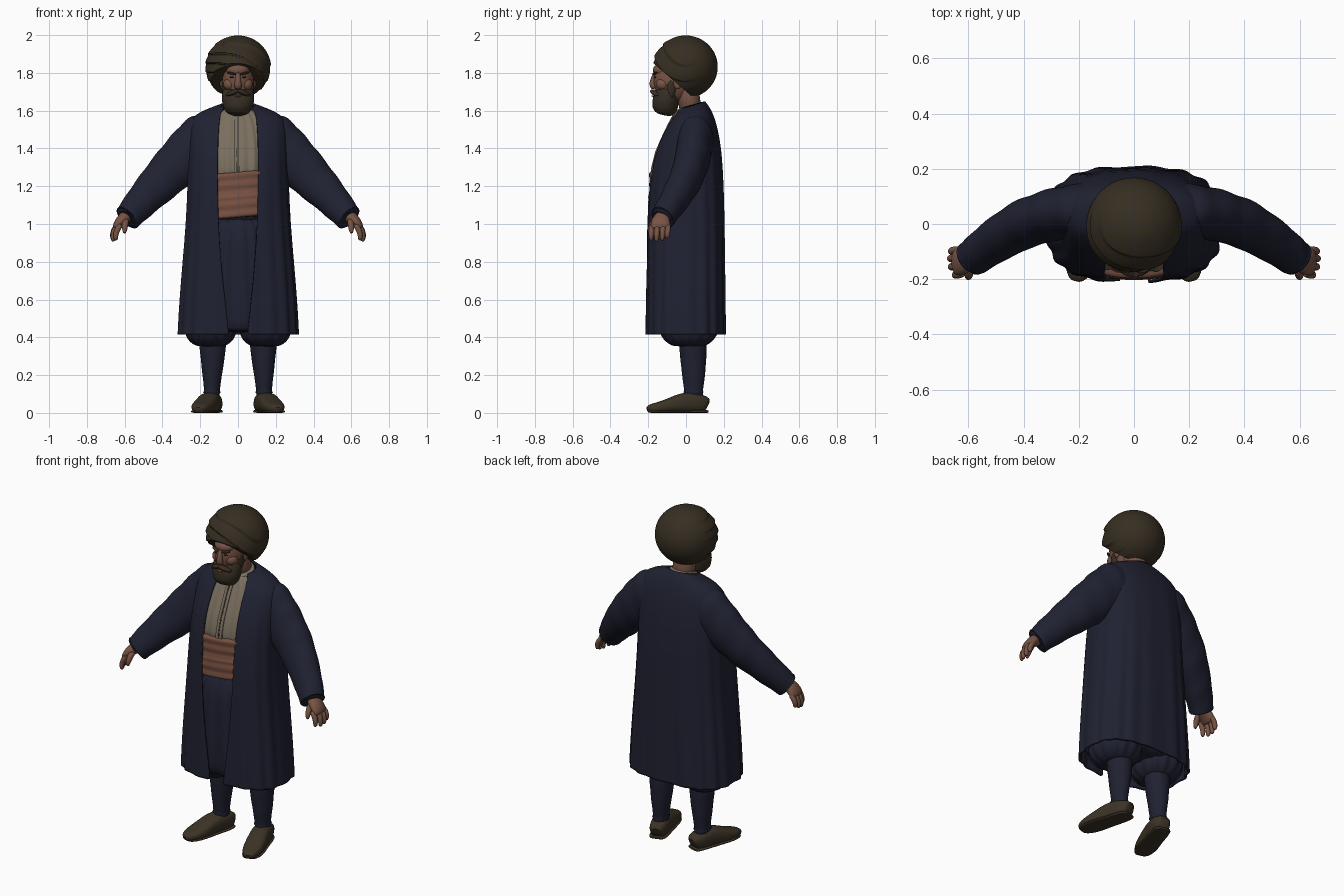
import bpy, bmesh, math
from math import sin, cos, pi
from mathutils import Vector, Matrix

if "Cube" in bpy.data.objects:
    bpy.data.objects.remove(bpy.data.objects["Cube"])


def material(name, *rgb):
    m = bpy.data.materials.new(name)
    m.use_nodes = True
    m.diffuse_color = (*rgb, 1)
    m.node_tree.nodes["Principled BSDF"].inputs["Base Color"].default_value = (*rgb, 1)
    return m


NAVY = material("navy cloth", .014, .0155, .031)
SHIRT = material("cream linen", .195, .16, .115)
SASH = material("terracotta sash", .185, .08, .052)
SKIN = material("warm skin", .185, .088, .058)
HAIR = material("dark brown hair", .038, .027, .017)
TURBAN = material("olive brown wrap", .037, .027, .0155)
SHOE = material("brown leather", .045, .033, .019)


def finish(name, bm, mat, sub=1, angle=60):
    """Turn a bmesh into a smooth shaded object."""
    bmesh.ops.recalc_face_normals(bm, faces=bm.faces)
    mesh = bpy.data.meshes.new(name)
    bm.to_mesh(mesh)
    bm.free()
    ob = bpy.data.objects.new(name, mesh)
    bpy.context.collection.objects.link(ob)
    mesh.materials.append(mat)
    if sub:
        ob.modifiers.new("smooth", 'SUBSURF').levels = sub
        ob.modifiers["smooth"].render_levels = sub
    bpy.ops.object.select_all(action='DESELECT')
    ob.select_set(True)
    bpy.context.view_layer.objects.active = ob
    bpy.ops.object.shade_smooth_by_angle(angle=math.radians(angle))
    return ob


def loft(name, rings, mat, closed=True, caps=True, sub=1):
    bm = bmesh.new()
    rows = [[bm.verts.new(p) for p in r] for r in rings]
    n = len(rows[0])
    for a, b in zip(rows, rows[1:]):
        for i in range(n if closed else n - 1):
            j = (i + 1) % n
            bm.faces.new((a[i], a[j], b[j], b[i]))
    if caps:
        bm.faces.new(rows[0])
        bm.faces.new(rows[-1])
    return finish(name, bm, mat, sub)


def section(z, w, front, back, n=2.5, gap=0, count=72, ripple=0, waves=17, cx=0, tilt=0):
    """Superellipse ring, optionally open at the front and tilted forward."""
    t0 = math.asin((gap / w) ** (n / 2))
    span = 2 * pi - 2 * t0
    pts = []
    for i in range(count):
        t = t0 + span * i / (count - 1 if gap else count)
        k = 1 + ripple * sin(waves * t)
        x = math.copysign(abs(sin(t)) ** (2 / n), sin(t)) * w
        y = (front + back) / 2 - k * math.copysign(abs(cos(t)) ** (2 / n), cos(t)) * (back - front) / 2
        pts.append((cx + x * k, y, z + tilt * (y - back)))
    return pts


def tube(name, path, mat, s=1, ref=(0, 1, 0), count=16, steps=1, wrinkle=0, n=2):
    """Tapered limb: path rows are x, y, z, radius along ref, other radius."""
    rows = [Vector(p) for p in path]
    rows = [a.lerp(b, k / steps) for a, b in zip(rows, rows[1:]) for k in range(steps)] + [rows[-1]]
    rings = []
    for i, p in enumerate(rows):
        t = Vector((rows[min(i + 1, len(rows) - 1)] - rows[max(i - 1, 0)])[:3]).normalized()
        side = Vector(ref)
        side = (side - t * side.dot(t)).normalized()
        up = t.cross(side)
        ring = []
        for j in range(count):
            a = 2 * pi * j / count
            k = 1 + wrinkle * sin(i * 1.7 + 2.5 * sin(a))
            ca, sa = (math.copysign(abs(f) ** (2 / n), f) for f in (cos(a), sin(a)))
            q = Vector(p[:3]) + (side * ca * p[3] + up * sa * p[4]) * k
            ring.append((q.x * s, q.y, q.z))
        rings.append(ring)
    return loft(name, rings, mat)


def blob(name, loc, size, mat, tilt=(0, 0, 0)):
    bm = bmesh.new()
    bmesh.ops.create_uvsphere(bm, u_segments=24, v_segments=16, radius=1)
    rot = Matrix.Rotation(tilt[2], 4, 'Z') @ Matrix.Rotation(tilt[1], 4, 'Y') @ Matrix.Rotation(tilt[0], 4, 'X')
    bm.transform(Matrix.Translation(loc) @ rot @ Matrix.Diagonal((*size, 1)))
    return finish(name, bm, mat, 0)


# Long open coat with pleats towards the hem, its neckline sloping forward
coat_rows = [(.415, .312, -.205, .203, 2.8, .05, 0), (.43, .312, -.205, .203, 2.8, .05, 0),
             (.6, .303, -.205, .201, 2.8, .07, 0), (.8, .287, -.204, .199, 2.8, .09, 0),
             (1.0, .27, -.203, .197, 2.8, .103, 0), (1.2, .262, -.195, .193, 2.7, .107, 0),
             (1.35, .258, -.172, .185, 2.6, .107, 0), (1.45, .256, -.135, .173, 2.5, .105, 0),
             (1.53, .252, -.09, .155, 2.4, .1, 0), (1.58, .225, -.06, .138, 2.3, .095, .04),
             (1.618, .15, -.043, .118, 2.2, .085, .14), (1.645, .088, -.035, .097, 2, .07, .3)]
coat = loft("coat", [section(z, w, f, b, n, g, 140, .017 * min(1, max(0, 1.6 - z)), tilt=t)
                     for z, w, f, b, n, g, t in coat_rows], NAVY, closed=False, caps=False)
shell = coat.modifiers.new("thickness", 'SOLIDIFY')
shell.thickness, shell.offset = .012, 0

# Shirt, collar, button placket and its dark seam
shirt_rows = [(1.2, .2, -.184, .16), (1.3, .2, -.178, .16), (1.38, .2, -.158, .15), (1.45, .19, -.128, .14),
              (1.53, .17, -.09, .12), (1.585, .13, -.06, .105), (1.612, .085, -.048, .092)]
loft("shirt", [section(z, w, f, b, 2.6, ripple=.022, waves=24, count=160) for z, w, f, b in shirt_rows], SHIRT)
loft("shirt_collar", [section(z, w, f, b, 2, tilt=.3, count=48) for z, w, f, b in
                      ((1.61, .09, -.058, .094), (1.645, .086, -.05, .092), (1.648, .074, -.038, .08))], SHIRT)
for name, x, wide, lift, mat in (("left_placket", .012, .008, .006, SHIRT), ("right_placket", -.012, .008, .006, SHIRT),
                                 ("placket_seam", 0, .003, .005, HAIR)):
    loft(name, [[(x + dx * wide, f - lift + dy, z) for dx, dy in ((-1, 0), (1, 0), (1, .008), (-1, .008))]
                for z, w, f, b in shirt_rows[:-1]], mat, sub=0)

# Wrapped waist sash: stacked soft folds
sash = []
for i in range(25):
    z = 1.03 + .25 * i / 24
    puff = .006 * abs(sin(i * pi / 5 + .3)) + (.007 if i < 12 else 0) - (.01 if i in (0, 24) else 0)
    sash.append([(x, y, z + .012 * sin(8 * x)) for x, y, z in section(z, .2 + puff, -.19 - puff, .16, 2.7)])
loft("waist_sash", sash, SASH)

# Baggy trousers
loft("trousers", [section(z, w, f, b, 2.6, ripple=.025, waves=26, count=160) for z, w, f, b in
                  ((.425, .25, -.15, .15), (.44, .282, -.178, .178), (.54, .28, -.185, .178), (.7, .25, -.186, .17),
                   (.9, .215, -.184, .16), (1.06, .19, -.177, .15))], NAVY)

for s, side in ((1, "left"), (-1, "right")):
    # Gathered trouser leg, stocking and shoe
    loft(side + "_trouser_gather", [section(z, w, .015 - d, .015 + d, 2.2, ripple=.03, waves=14, cx=s * .145)
                                    for z, w, d in ((.352, .055, .065), (.356, .08, .09), (.375, .108, .118),
                                                    (.405, .13, .145), (.45, .138, .16), (.52, .12, .14))], NAVY)
    tube(side + "_stocking", [(.138, .04, .07, .05, .04), (.138, .04, .13, .052, .043),
                              (.136, .04, .22, .064, .055), (.134, .038, .32, .072, .068),
                              (.134, .035, .4, .075, .074)], NAVY, s, steps=3, wrinkle=.012, count=20)
    tube(side + "_ankle_cuff", [(.138, .04, .095, .058, .052), (.138, .04, .125, .058, .049)], NAVY, s, count=20)

    def shoe_path(rows):
        return [(.135 + (.06 - y) * .29, y, h / 2, w, h / 2) for y, w, h in rows]
    tube(side + "_shoe", shoe_path([(.112, .032, .075), (.1, .045, .09), (.06, .054, .105), (.01, .056, .112),
                                    (-.04, .057, .1), (-.1, .06, .072), (-.155, .054, .055),
                                    (-.19, .038, .046), (-.206, .018, .03)]), SHOE, s, (1, 0, 0), n=2.8)
    tube(side + "_sole", shoe_path([(.114, .035, .014), (.1, .048, .016), (.05, .056, .016), (-.02, .054, .014),
                                    (-.1, .062, .014), (-.16, .056, .014), (-.203, .03, .014)]),
         SHOE, s, (1, 0, 0), n=4)

    # Wide sleeve with a turned cuff
    tube(side + "_sleeve", [(.12, .055, 1.49, .09, .12), (.185, .05, 1.445, .098, .142), (.285, .036, 1.35, .094, .131),
                            (.392, .003, 1.243, .088, .113), (.5, -.06, 1.13, .077, .091),
                            (.583, -.122, 1.035, .066, .073), (.588, -.126, 1.03, .066, .073),
                            (.575, -.116, 1.045, .045, .05)], NAVY, s, count=28, steps=4, wrinkle=.028)

    # Hand: wrist, palm, fingers and thumb
    tube(side + "_palm", [(.56, -.105, 1.06, .032, .034), (.59, -.125, 1.04, .038, .035),
                          (.62, -.135, 1.018, .052, .031), (.643, -.135, .988, .054, .023),
                          (.65, -.135, .972, .044, .014)], SKIN, s)
    for k, (x, y, long) in enumerate(((-.014, -.18, .98), (0, -.151, 1.08), (.003, -.121, 1), (0, -.094, .8))):
        tube(f"{side}_finger_{k + 1}", [(.63 + x, y, 1.0, .014, .014), (.65 + x, y - .002, .978, .0165, .0165),
                                        (.662 + x, y - .004, .978 - .032 * long, .015, .0155),
                                        (.661 + x, y - .005, .978 - .058 * long, .0125, .0125),
                                        (.658 + x, y - .005, .978 - .066 * long, .006, .006)], SKIN, s, count=10)
    tube(side + "_thumb", [(.592, -.15, 1.025, .019, .019), (.598, -.178, 1.0, .018, .018),
                           (.6, -.192, .97, .015, .015), (.601, -.195, .948, .007, .007)], SKIN, s, count=10)

    # Eye, brow, cheek, ear, sideburn and moustache
    blob(side + "_eye", (s * .031, -.163, 1.777), (.012, .007, .005), HAIR)
    blob(side + "_brow", (s * .034, -.165, 1.797), (.026, .012, .006), HAIR, (0, -s * .2, s * .3))
    blob(side + "_cheek", (s * .042, -.122, 1.74), (.036, .038, .034), SKIN)
    blob(side + "_ear", (s * .084, -.045, 1.75), (.012, .022, .036), SKIN)
    blob(side + "_sideburn", (s * .072, -.078, 1.725), (.014, .024, .055), HAIR)
    blob(side + "_moustache", (s * .028, -.166, 1.695), (.04, .02, .013), HAIR, (0, s * .35, s * .45))

# Neck, head, nose and mouth
tube("neck", [(0, .03, 1.58, .062, .068), (0, .015, 1.66, .058, .064), (0, -.005, 1.76, .07, .07)], SKIN, count=24)
blob("head", (0, -.065, 1.765), (.084, .108, .125), SKIN)
blob("forehead", (0, -.12, 1.815), (.062, .055, .04), SKIN)
tube("nose", [(0, -.16, 1.805, .012, .012), (0, -.17, 1.775, .015, .014), (0, -.177, 1.745, .019, .018),
              (0, -.174, 1.725, .017, .022), (0, -.166, 1.715, .008, .012)], SKIN)
blob("mouth", (0, -.172, 1.677), (.017, .012, .004), SKIN)

# Full beard, rounded at the chin
tube("beard", [(0, -.118, 1.576, .025, .028), (0, -.116, 1.585, .05, .055), (0, -.112, 1.61, .067, .076),
               (0, -.108, 1.65, .071, .086), (0, -.1, 1.69, .066, .086), (0, -.092, 1.715, .05, .078)],
     HAIR, count=24, steps=2, wrinkle=.012)

# Turban: ball cut by a slanted plane, with overlapping folds at the front
bm = bmesh.new()
bmesh.ops.create_uvsphere(bm, u_segments=128, v_segments=96, radius=1)
bm.transform(Matrix.Diagonal((.172, .17, .166, 1)))
for v in bm.verts:
    d = v.co.normalized()
    fold = (2.6 * (d.z + .45 * d.x * (1 - d.z) + .25 * d.x * d.x) + .2) % 1
    fade = min(1, max(0, .45 - d.y)) * min(1, max(0, 3 - 3.2 * d.z))
    v.co *= 1 + (.075 * min(1 - fold, 7 * fold) - .03) * fade
    v.co += Vector((0, -.002, 1.832))
bmesh.ops.bisect_plane(bm, geom=bm.verts[:] + bm.edges[:] + bm.faces[:], plane_co=(0, -.17, 1.848),
                       plane_no=(0, -.65, -.76), clear_outer=True)
bmesh.ops.holes_fill(bm, edges=[e for e in bm.edges if e.is_boundary])
finish("turban", bm, TURBAN, 0, 35)
